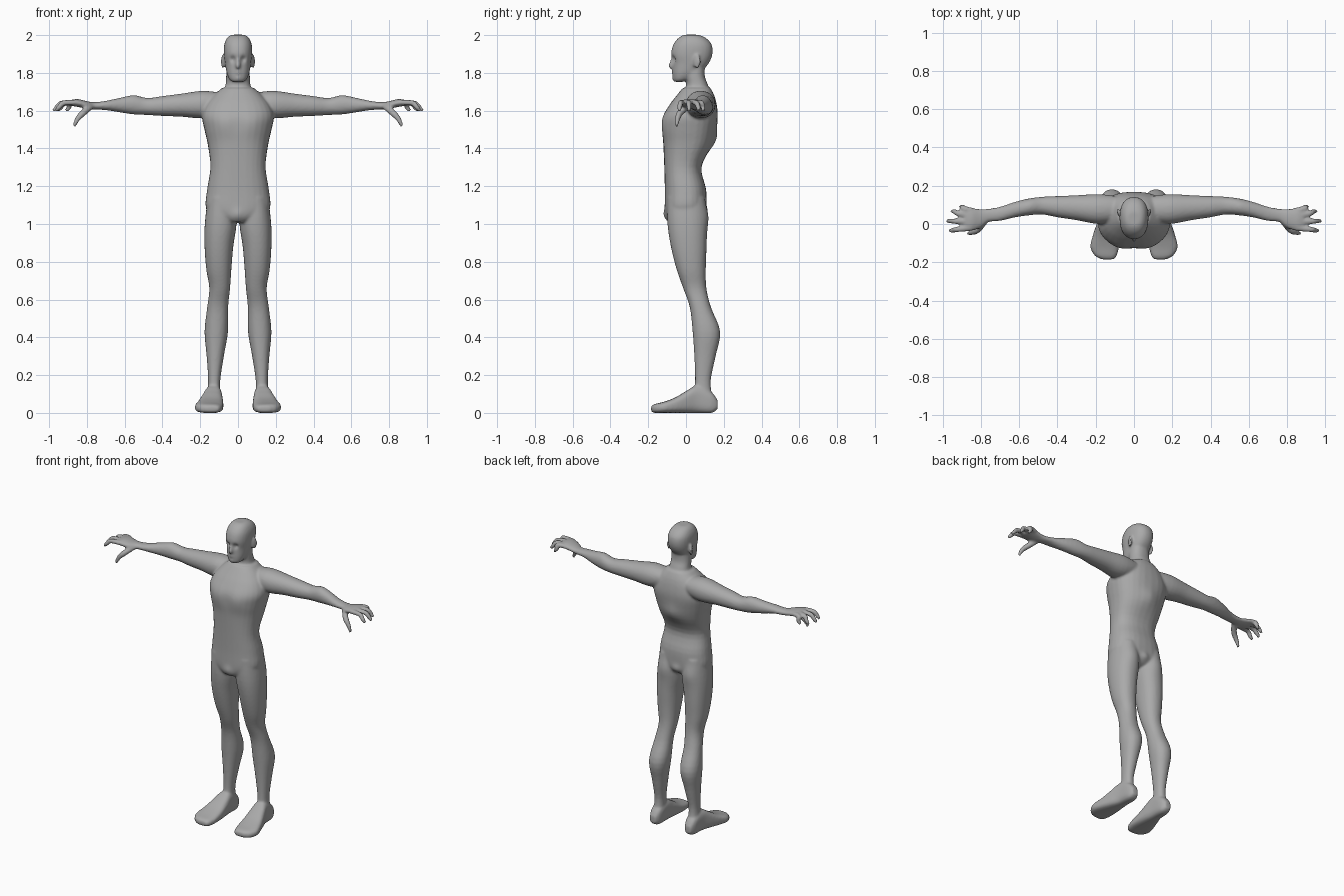
import bpy, bmesh, math
from mathutils import Vector, Matrix

cube = bpy.data.objects.get("Cube")
if cube:
    bpy.data.objects.remove(cube)

skin = bpy.data.materials.new("grey_skin")
skin.use_nodes = True
GREY = (0.4, 0.4, 0.4, 1)
skin.diffuse_color = GREY
skin.node_tree.nodes["Principled BSDF"].inputs["Base Color"].default_value = GREY

bm = bmesh.new()
SIDES, STEPS = 28, 4


def spline(rows):
    """Smoothly resample a list of equal-length tuples."""
    rows = [Vector(r) for r in rows]
    out = []
    for i in range(len(rows) - 1):
        p1, p2 = rows[i], rows[i + 1]
        p0 = rows[i - 1] if i else p1
        p3 = rows[min(i + 2, len(rows) - 1)]
        for s in range(STEPS):
            t = s / STEPS
            out.append(p1 + (p2 - p0) * (t / 2)
                       + (p0 * 2 - p1 * 5 + p2 * 4 - p3) * (t * t / 2)
                       + (p1 * 3 - p0 - p2 * 3 + p3) * (t ** 3 / 2))
    return out + [rows[-1]]


def skin_rings(rings):
    """Bridge rings of points into a closed shell."""
    loops = [[bm.verts.new(p) for p in ring] for ring in rings]
    faces = [bm.faces.new(loops[0]), bm.faces.new(loops[-1][::-1])]
    for a, b in zip(loops, loops[1:]):
        for i in range(len(a)):
            j = (i + 1) % len(a)
            faces.append(bm.faces.new((a[i], b[i], b[j], a[j])))
    bmesh.ops.recalc_face_normals(bm, faces=faces)


def loft(axis, rows, power=2.3, side=1):
    """Rows are (position on axis, min and max of the two other axes)."""
    rings = []
    for t, a0, a1, b0, b1 in spline(rows):
        ring = []
        for k in range(SIDES):
            ang = math.tau * k / SIDES
            c, s = math.cos(ang), math.sin(ang)
            a = (a0 + a1) / 2 + (a1 - a0) / 2 * math.copysign(abs(c) ** (2 / power), c)
            b = (b0 + b1) / 2 + (b1 - b0) / 2 * math.copysign(abs(s) ** (2 / power), s)
            p = {"x": (t, a, b), "y": (a, t, b), "z": (a, b, t)}[axis]
            ring.append((p[0] * side, p[1], p[2]))
        rings.append(ring)
    skin_rings(rings)


def tube(points, side=1):
    """Round tapering limb through points (x, y, z, radius)."""
    pts = spline(points)
    rings = []
    for i, p in enumerate(pts):
        d = (pts[min(i + 1, len(pts) - 1)] - pts[max(i - 1, 0)]).xyz.normalized()
        u = d.cross(Vector((0, 1, 0.1))).normalized()
        v = d.cross(u)
        rings.append([])
        for k in range(12):
            a = math.tau * k / 12
            q = p.xyz + (u * math.cos(a) + v * math.sin(a)) * p.w
            rings[-1].append((q.x * side, q.y, q.z))
    skin_rings(rings)


def ball(center, size, turn=0):
    m = (Matrix.Translation(center) @ Matrix.Rotation(turn, 4, "Z")
         @ Matrix.Diagonal((*size, 1)))
    bmesh.ops.create_uvsphere(bm, u_segments=20, v_segments=14, radius=1, matrix=m)


# Torso: (z, half width, front, back)
torso = [(1.01, .05, -.09, .05), (1.03, .1, -.105, .085), (1.08, .168, -.112, .105),
         (1.18, .164, -.112, .107), (1.3, .146, -.115, .082), (1.42, .16, -.12, .137),
         (1.5, .178, -.125, .158), (1.57, .19, -.12, .168), (1.63, .17, -.088, .163),
         (1.68, .13, -.05, .15), (1.72, .085, -.018, .13)]
loft("z", [(z, -w, w, f, b) for z, w, f, b in torso], 2.4)

# Neck and head
neck = [(1.64, .09, -.03, .14), (1.73, .067, .0, .118), (1.78, .063, -.005, .1),
        (1.84, .06, -.01, .1)]
head = [(1.752, .026, -.058, -.02), (1.765, .045, -.066, .02), (1.8, .06, -.07, .075),
        (1.85, .069, -.07, .12), (1.9, .075, -.079, .14), (1.95, .073, -.067, .136),
        (1.985, .058, -.04, .105), (2.002, .036, -.01, .065)]
for rows in (neck, head):
    loft("z", [(z, -w, w, f, b) for z, w, f, b in rows], 2.3)
tube([(0, -.066, 1.885, .008), (0, -.076, 1.855, .011), (0, -.078, 1.836, .014),
      (0, -.066, 1.828, .01)])

# Limbs, repeated on both sides
leg = [(1.14, .01, .16, -.1, .1), (1, .008, .176, -.098, .111),
       (.88, .025, .177, -.08, .109), (.76, .035, .168, -.05, .105),
       (.66, .042, .152, -.015, .108), (.56, .052, .163, .02, .132),
       (.43, .053, .177, .035, .181), (.3, .075, .166, .044, .157),
       (.17, .094, .158, .048, .131), (.08, .092, .163, .04, .14)]
foot = [(.168, .11, .15, .02, .065), (.135, .092, .165, 0, .11),
        (.06, .086, .175, 0, .145), (0, .08, .195, 0, .115),
        (-.06, .077, .215, 0, .08), (-.12, .079, .228, 0, .058),
        (-.165, .09, .205, 0, .047), (-.185, .105, .168, .008, .036)]
arm = [(.06, .02, .14, 1.59, 1.69), (.18, .0, .156, 1.56, 1.705),
       (.3, .02, .15, 1.568, 1.69), (.4, .035, .146, 1.572, 1.677),
       (.48, .05, .142, 1.577, 1.667), (.55, .045, .133, 1.58, 1.682),
       (.62, .035, .116, 1.59, 1.669), (.7, .016, .09, 1.603, 1.652),
       (.76, .01, .08, 1.606, 1.645), (.8, -.02, .078, 1.61, 1.65),
       (.85, -.036, .085, 1.62, 1.662), (.885, -.03, .08, 1.626, 1.656)]
finger_tips = [(.912, .09, .073), (.955, .065, .044), (.977, .016, .012),
               (.965, -.034, -.022)]

for side in (1, -1):
    loft("z", leg, 2.2, side)
    loft("y", foot, 3, side)
    loft("x", arm, 2.1, side)
    for x, y, root in finger_tips:
        tube([(.85, root, 1.642, .015), ((x + .88) / 2, (y + root) / 2, 1.641, .015),
              (x - .018, y, 1.618, .0135), (x, y, 1.598, .009)], side)
    tube([(.78, .01, 1.62, .016), (.82, -.032, 1.588, .018),
          (.85, -.045, 1.555, .014), (.868, -.05, 1.517, .009)], side)
    ball((side * .08, .058, 1.86), (.008, .023, .038), side * -.35)

mesh = bpy.data.meshes.new("body")
bm.to_mesh(mesh)
bm.free()
body = bpy.data.objects.new("body", mesh)
bpy.context.collection.objects.link(body)
mesh.materials.append(skin)

# Fuse the parts into one continuous skin
fuse = body.modifiers.new("fuse", "REMESH")
fuse.mode = "VOXEL"
fuse.voxel_size = .0075
relax = body.modifiers.new("relax", "SMOOTH")
relax.factor, relax.iterations = .5, 5
bpy.context.view_layer.objects.active = body
body.select_set(True)
for name in ("fuse", "relax"):
    bpy.ops.object.modifier_apply(modifier=name)

# Soft dents and swells: (x, y, z), radius, push along y
dabs = [((.028, -.07, 1.872), .017, .014), ((0, -.075, 1.803), .014, -.007),
        ((0, -.065, 1.768), .016, -.006), ((.075, -.11, 1.53), .06, -.008),
        ((.09, .1, 1.04), .06, .01), ((0, .1, 1.06), .03, .012),
        ((0, .15, 1.45), .06, .014), ((0, -.1, 1.05), .03, -.01)]
for v in body.data.vertices:
    p = Vector((abs(v.co.x), v.co.y, v.co.z))
    for center, radius, push in dabs:
        v.co.y += push * math.exp(-((p - Vector(center)).length / radius) ** 2)

if not body.data.materials:
    body.data.materials.append(skin)
for poly in body.data.polygons:
    poly.material_index = 0
bpy.ops.object.shade_smooth()
